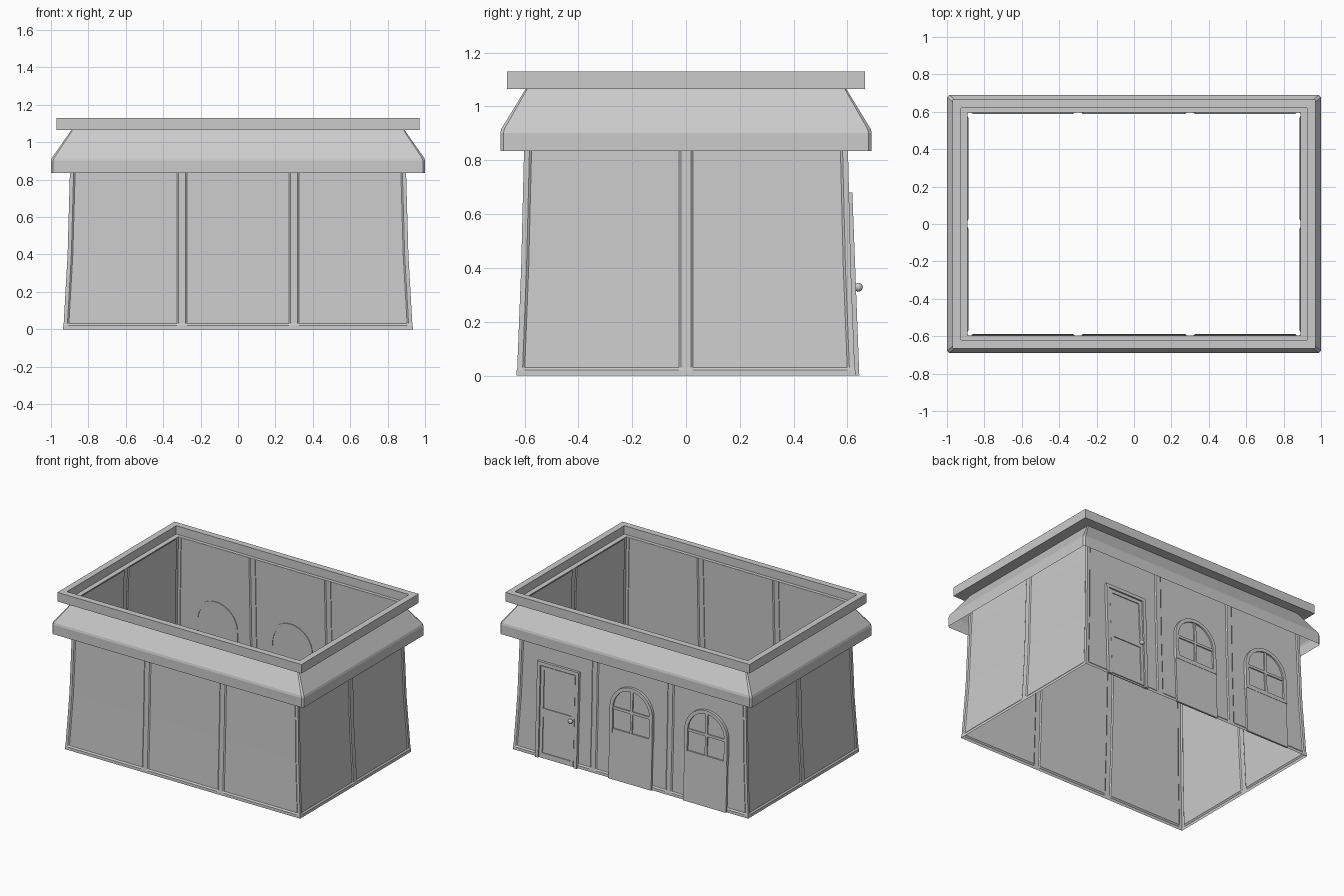
import bpy, bmesh
from math import sin, cos, pi

if "Cube" in bpy.data.objects:
    bpy.data.objects.remove(bpy.data.objects["Cube"])

REC = 0.006                       # depth of recessed wall panels


def finish(name, bm, smooth=False):
    me = bpy.data.meshes.new(name)
    bm.to_mesh(me)
    bm.free()
    ob = bpy.data.objects.new(name, me)
    bpy.context.collection.objects.link(ob)
    if smooth:
        for p in me.polygons:
            p.use_smooth = True
    return ob


def loft(name, rings):
    """Skin a list of equal-length closed rings, bottom to top."""
    bm = bmesh.new()
    vs = [[bm.verts.new(p) for p in r] for r in rings]
    n = len(vs[0])
    for a, b in zip(vs, vs[1:]):
        for i in range(n):
            j = (i + 1) % n
            bm.faces.new((a[i], a[j], b[j], b[i]))
    return finish(name, bm)


def rect(hx, hy, z, c=0.0):
    """Rectangle ring, optionally with chamfered corners."""
    if not c:
        return [(-hx, -hy, z), (hx, -hy, z), (hx, hy, z), (-hx, hy, z)]
    return [(-hx + c, -hy, z), (hx - c, -hy, z), (hx, -hy + c, z), (hx, hy - c, z),
            (hx - c, hy, z), (-hx + c, hy, z), (-hx, hy - c, z), (-hx, -hy + c, z)]


def wall_ring(hx, hy, z, rec):
    """Wall section: corner strips, ribs and recessed panels between them."""
    def side(half, ribs):
        pts = [(-half, 0), (-half + .02, 0), (-half + .028, rec)]
        for r in ribs:
            pts += [(r - .026, rec), (r - .018, 0), (r + .018, 0), (r + .026, rec)]
        return pts + [(half - .028, rec), (half - .02, 0)]
    ring = []
    for sx in (1, -1):
        ring += [(sx * s, sx * (-hy + d), z) for s, d in side(hx, (-.3, .3))]
        ring += [(sx * (hx - d), sx * s, z) for s, d in side(hy, (0,))]
    return ring


# Tapered walls with a base strip
loft("walls", [wall_ring(hx, hy, z, r) for hx, hy, z, r in (
    (.935, .63, 0, 0), (.934, .629, .02, 0), (.932, .627, .03, REC),
    (.911, .6125, .4, REC), (.899, .602, .83, REC), (.89, .595, 1.068, REC))])

# Sloping eave, open underneath
loft("eave", [rect(hx, hy, z, c) for hx, hy, z, c in (
    (1, .69, .835, .012), (1, .69, .902, .012), (.995, .686, .917, .012),
    (.89, .595, 1.066, .006))])

# Parapet frame on top with an inner ledge
loft("parapet", [rect(hx, hy, z) for hx, hy, z in (
    (.89, .595, 1.065), (.97, .665, 1.065), (.97, .665, 1.13),
    (.925, .62, 1.13), (.925, .62, 1.07), (.89, .595, 1.07), (.89, .595, 1.065))])


def wall_y(z):
    return .63 - z * .038


def slab(name, outline, d0, d1):
    """Extruded (x, z) outline leaning along the back wall."""
    bm = bmesh.new()
    a = [bm.verts.new((x, wall_y(z) + d0, z)) for x, z in outline]
    b = [bm.verts.new((x, wall_y(z) + d1, z)) for x, z in outline]
    bm.faces.new(a)
    bm.faces.new(b[::-1])
    for i in range(len(a)):
        j = (i + 1) % len(a)
        bm.faces.new((a[j], a[i], b[i], b[j]))
    bmesh.ops.recalc_face_normals(bm, faces=bm.faces)
    return finish(name, bm)


def box(name, x0, x1, z0, z1, d0, d1):
    return slab(name, [(x0, z0), (x1, z0), (x1, z1), (x0, z1)], d0, d1)


def arch(cx, r, z0, spring, n=24):
    pts = [(cx + r * cos(pi * i / n), spring + r * sin(pi * i / n)) for i in range(n + 1)]
    return [(cx + r, z0)] + pts + [(cx - r, z0)]


# Two arched windows, each above a plain panel
for k, cx in enumerate((0, -.595)):
    tag = f"window_{k + 1}_"
    slab(tag + "frame", arch(cx, .17, .33, .51) + arch(cx, .145, .33, .51)[::-1], -.01, .014)
    slab(tag + "pane", arch(cx, .15, .33, .51), -.003, .002)
    box(tag + "mullion", cx - .009, cx + .009, .34, .66, 0, .01)
    box(tag + "crossbar", cx - .15, cx + .15, .496, .514, 0, .01)
    box(tag + "sill", cx - .15, cx + .15, .33, .36, 0, .012)
    box(tag + "panel", cx - .17, cx + .17, 0, .33, -.004, .01)

# Door: outer frame, leaf with raised rails, knob
X = .585
slab("door_frame", [(X - .165, 0), (X - .165, .68), (X + .165, .68), (X + .165, 0),
                    (X + .14, 0), (X + .14, .655), (X - .14, .655), (X - .14, 0)], -.006, .014)
box("door_leaf", X - .14, X + .14, 0, .655, -.003, .003)
for s in (-1, 1):
    x0, x1 = sorted((X + s * .112, X + s * .135))
    box("door_stile", x0, x1, .012, .65, 0, .009)
for z0, z1 in ((.012, .04), (.295, .355), (.625, .65)):
    box("door_rail", X - .112, X + .112, z0, z1, 0, .009)

bm = bmesh.new()
bmesh.ops.create_uvsphere(bm, u_segments=12, v_segments=8, radius=.016)
finish("door_knob", bm, True).location = (X - .115, .641, .328)
